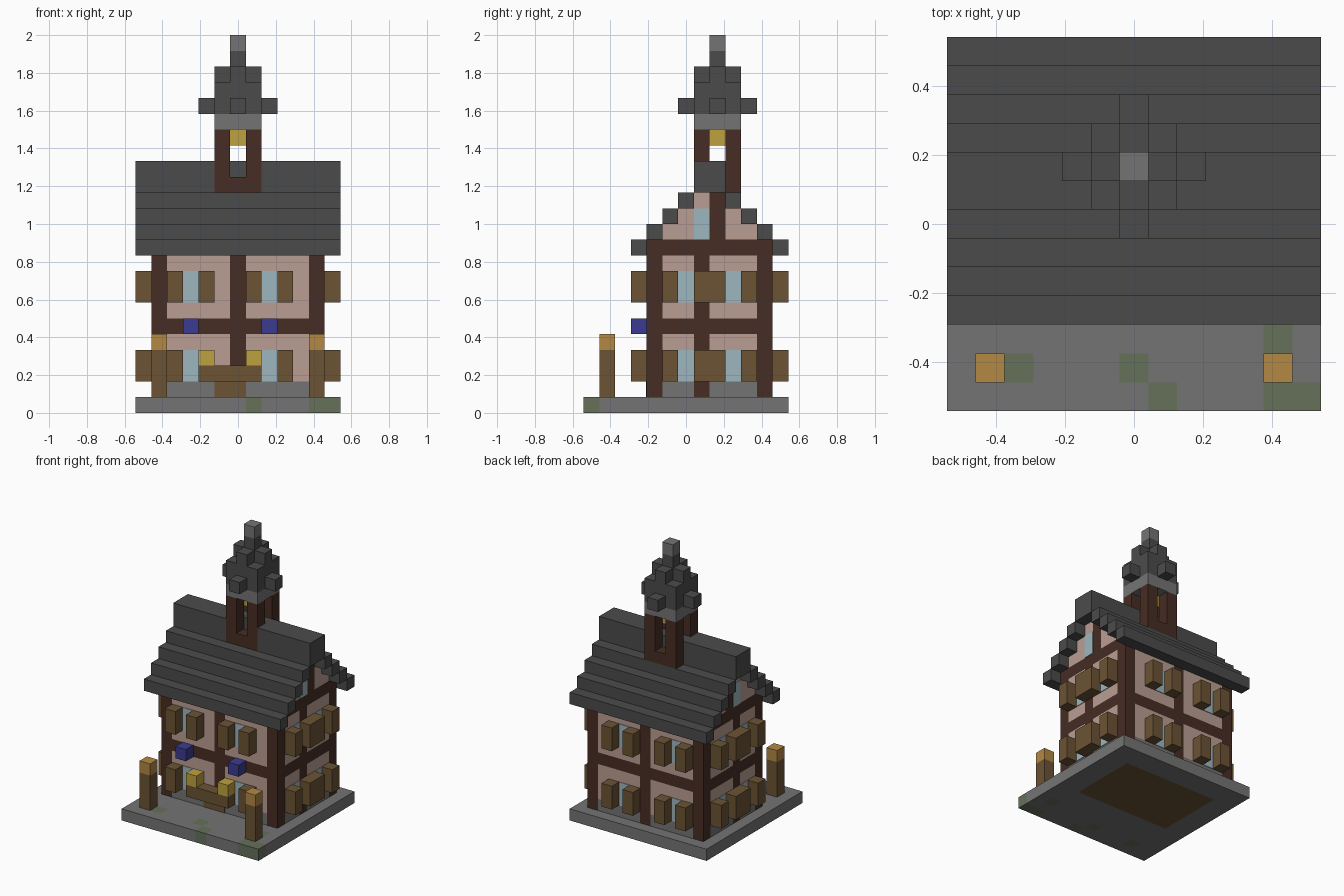
import bpy, bmesh
from mathutils import Vector

if "Cube" in bpy.data.objects:
    bpy.data.objects.remove(bpy.data.objects["Cube"], do_unlink=True)

U = 2 / 24  # edge of one block; all positions below count blocks


def material(name, rgb):
    linear = [((c / 255 + 0.055) / 1.055) ** 2.4 for c in rgb]
    m = bpy.data.materials.new(name)
    m.use_nodes = True
    m.diffuse_color = (*linear, 1)
    m.node_tree.nodes["Principled BSDF"].inputs["Base Color"].default_value = (*linear, 1)
    return m


stone = material("grey stone", (116, 116, 116))
slate = material("dark slate", (75, 75, 75))
wood = material("plank wood", (107, 83, 52))
timber = material("dark timber", (70, 45, 35))
plaster = material("pink plaster", (186, 158, 146))
glass = material("pale glass", (157, 183, 191))
lamp = material("yellow lamp", (191, 161, 64))
torch = material("orange torch", (178, 136, 68))
blue = material("blue flower", (59, 59, 145))
moss = material("green moss", (101, 113, 90))


def finish(name, bm, mats):
    bmesh.ops.recalc_face_normals(bm, faces=bm.faces)
    bmesh.ops.scale(bm, vec=(U, U, U), verts=bm.verts)
    me = bpy.data.meshes.new(name)
    bm.to_mesh(me)
    bm.free()
    for m in mats:
        me.materials.append(m)
    ob = bpy.data.objects.new(name, me)
    bpy.context.collection.objects.link(ob)
    return ob


def block(name, mat, xs, ys, zs, grow=(0, 0, 0)):
    """Box over inclusive block ranges; a single number means one block."""
    spans = [s if isinstance(s, tuple) else (s, s) for s in (xs, ys, zs)]
    lo = Vector([s[0] - 0.5 for s in spans]) + Vector((0, 0, 0.5))
    hi = Vector([s[1] + 0.5 for s in spans]) + Vector((0, 0, 0.5))
    bm = bmesh.new()
    bmesh.ops.create_cube(bm, size=1)
    bmesh.ops.scale(bm, vec=hi - lo + 2 * Vector(grow), verts=bm.verts)
    bmesh.ops.translate(bm, vec=(lo + hi) / 2, verts=bm.verts)
    return finish(name, bm, [mat])


# Base slab: mossy cells, and a plank floor inside the walls
bm = bmesh.new()
bmesh.ops.create_grid(bm, x_segments=13, y_segments=13, size=6.5)
top = bmesh.ops.extrude_face_region(bm, geom=bm.faces[:])["geom"]
bmesh.ops.translate(bm, vec=(0, 0, 1), verts=[v for v in top if isinstance(v, bmesh.types.BMVert)])
bmesh.ops.recalc_face_normals(bm, faces=bm.faces)
mossy = {(-4, -5), (0, -5), (1, -6), (5, -6), (6, -6), (5, -4)}
for f in bm.faces:
    c = f.calc_center_median() - f.normal * 0.5
    cell = (round(c.x), round(c.y))
    if cell in mossy:
        f.material_index = 1
    elif abs(cell[0]) <= 4 and -1 <= cell[1] <= 4:
        f.material_index = 2
finish("base_slab", bm, [stone, moss, wood])

# Corner posts
for x in (-5, 5):
    for y in (-2, 5):
        block("corner_post", timber, x, y, (1, 10))

# Storeys: plinth, plaster, beam, plaster, beam
LAYERS = [("plinth", stone, (1, 1)), ("lower_panel", plaster, (2, 4)), ("middle_beam", timber, (5, 5)),
          ("upper_panel", plaster, (6, 9)), ("top_beam", timber, (10, 10))]
STOREYS = [(2, 3), (7, 8)]
THIN = 0.05

# Front and back walls
for side, y, out in (("front", -2, -3), ("back", 5, 6)):
    block(side + "_centre_post", timber, 0, y, (1, 10))
    for bay in ((-4, -1), (1, 4)):
        for part, mat, zs in LAYERS:
            block(f"{side}_{part}", mat, bay, y, zs)
    for x in (-3, 2):
        for zs in STOREYS:
            block(side + "_window", glass, x, y, zs, (0, THIN, 0))
            for sx in (x - 1, x + 1):
                by_door = side == "front" and zs[0] == 2 and sx in (-2, 1)
                block(side + "_shutter", wood, sx, out, (2, 2) if by_door else zs)
                if by_door:
                    block("door_lantern", lamp, sx, out, 3)
        if side == "front":
            block("flower_box", blue, x, out, 5)

# Door
block("door", wood, (-1, 0), -2, (1, 2), (0, THIN, 0))
block("door_upper", wood, (-1, 0), -3, 2)

# Side walls and gables
for side, s in (("left", 1), ("right", -1)):
    x, out = 5 * s, 6 * s
    block(side + "_centre_post", timber, x, 1, (1, 10))
    for bay in ((-1, 0), (2, 4)):
        for part, mat, zs in LAYERS:
            block(f"{side}_{part}", mat, x, bay, zs)
    for zs in STOREYS:
        for y in (0, 3):
            block(side + "_window", glass, x, y, zs, (THIN, 0, 0))
        for ys in (-1, (1, 2), 4):
            block(side + "_shutter", wood, out, ys, zs)
    for step in range(3):
        block(side + "_gable_front", plaster, x, (step - 1, 1), 11 + step)
        if step < 2:
            block(side + "_gable_back", plaster, x, (3, 4 - step), 11 + step)
    block(side + "_gable_post", timber, x, 2, (11, 13))
    block(side + "_gable_window", glass, x, 1, (11, 12), (THIN, 0, 0))

# Stepped roof and ridge, with the ridge leaving room for the tower front
for step in range(4):
    for y in (step - 3, 6 - step):
        block("roof_step", slate, (-6, 6), y, 10 + step)
block("ridge_back", slate, (-6, 6), 2, (14, 15))
for xs in ((-6, -2), (2, 6)):
    block("ridge_front", slate, xs, 1, (14, 15))

# Bell tower
for y in (1, 3):
    block("tower_sill", timber, 0, y, 14)
    for x in (-1, 1):
        block("tower_post", timber, x, y, (14, 17))
block("tower_bell", lamp, 0, 2, 17)
block("tower_cornice", stone, (-1, 1), (1, 3), 18)

# Spire
block("spire_body", slate, (-1, 1), (1, 3), (19, 20))
for dx, dy in ((1, 0), (-1, 0), (0, 1), (0, -1)):
    block("spire_stud", slate, 2 * dx, 2 + 2 * dy, 19)
    block("spire_arm", slate, dx, 2 + dy, 21)
block("spire_tip", slate, 0, 2, (21, 22))
block("spire_cap", stone, 0, 2, 23)

# Torch posts in the yard
for x in (-5, 5):
    block("yard_post", wood, x, -5, (1, 3))
    block("yard_torch", torch, x, -5, 4)
